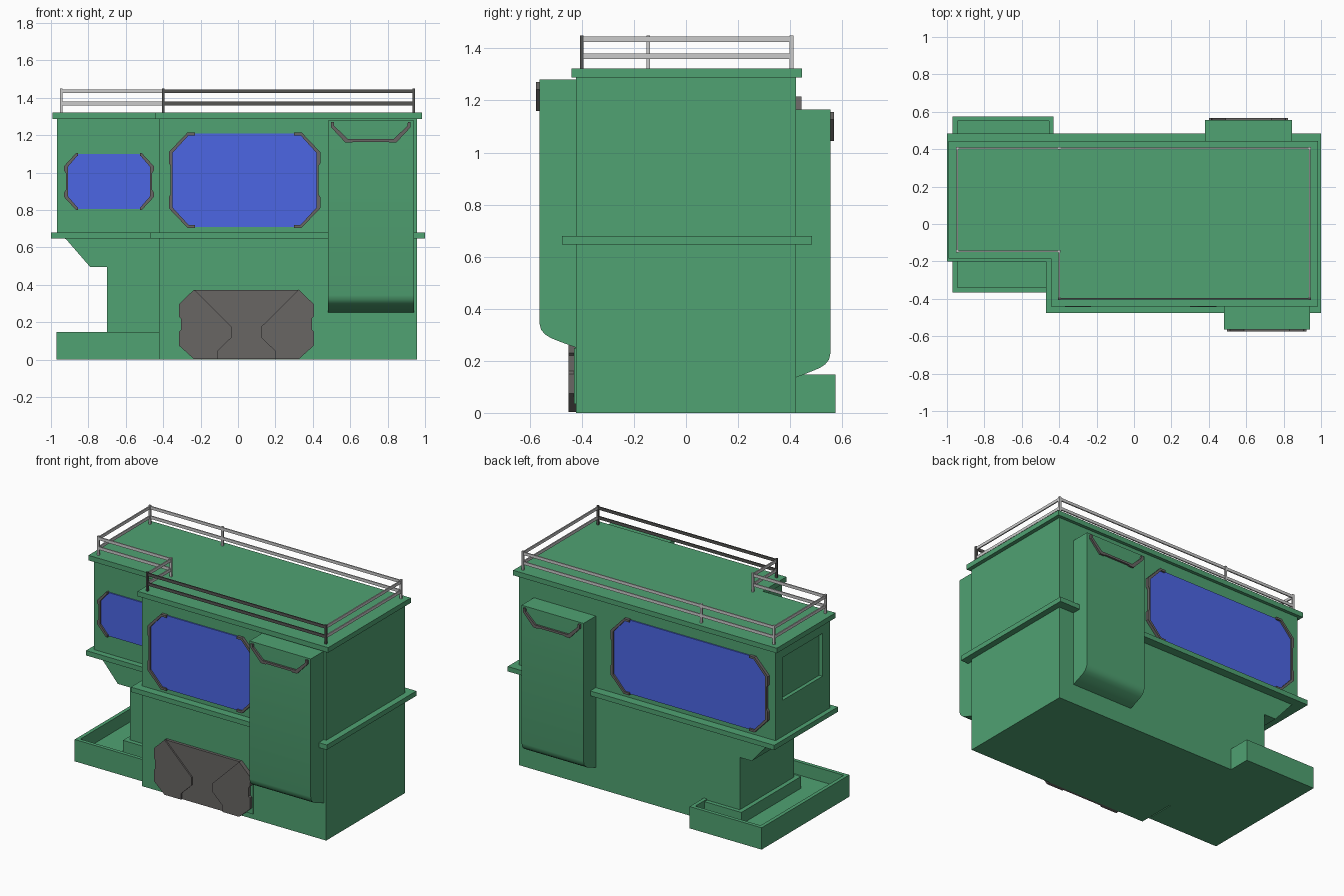
import bpy, bmesh
from mathutils import Vector

if "Cube" in bpy.data.objects:
    bpy.data.objects.remove(bpy.data.objects["Cube"])


def material(name, rgb):
    m = bpy.data.materials.new(name)
    m.diffuse_color = (*rgb, 1)
    m.use_nodes = True
    m.node_tree.nodes["Principled BSDF"].inputs["Base Color"].default_value = m.diffuse_color
    return m


GREEN = material("green_paint", (0.08, 0.36, 0.168))
BLUE = material("blue_glass", (0.072, 0.133, 0.775))
DARK = material("dark_metal", (0.14, 0.132, 0.127))
DARKER = material("darker_metal", (0.09, 0.09, 0.085))


def prism(name, pts, axis, lo, hi, mat=GREEN):
    """Extrude a 2D outline along axis: x takes (y,z), y takes (x,z), z takes (x,y)."""
    def place(p, t):
        return {"x": (t, p[0], p[1]), "y": (p[0], t, p[1]), "z": (p[0], p[1], t)}[axis]
    bm = bmesh.new()
    face = bm.faces.new([bm.verts.new(place(p, lo)) for p in pts])
    ext = bmesh.ops.extrude_face_region(bm, geom=[face])
    shift = Vector(place((0, 0), hi - lo))
    for v in ext["geom"]:
        if isinstance(v, bmesh.types.BMVert):
            v.co += shift
    bmesh.ops.recalc_face_normals(bm, faces=bm.faces)
    me = bpy.data.meshes.new(name)
    bm.to_mesh(me)
    bm.free()
    ob = bpy.data.objects.new(name, me)
    bpy.context.collection.objects.link(ob)
    if mat:
        me.materials.append(mat)
    return ob


def box(name, x, y, z, mat=GREEN):
    return prism(name, [(x[0], y[0]), (x[1], y[0]), (x[1], y[1]), (x[0], y[1])], "z", *z, mat)


def l_shape(x0, x1, y0, y1, nx, ny):
    return [(nx, y0), (x1, y0), (x1, y1), (x0, y1), (x0, ny), (nx, ny)]


# Main block and the left part with its overhang
box("main_body", (-0.423, 0.958), (-0.423, 0.423), (0, 1.29))
left = prism("left_body", [(-0.42, 0), (-0.70, 0), (-0.70, 0.495), (-0.79, 0.495), (-0.92, 0.645),
                           (-0.968, 0.66), (-0.968, 1.29), (-0.42, 1.29)], "y", -0.16, 0.423)
cutter = box("side_window_cutter", (-1.05, -0.943), (-0.08, 0.35), (0.925, 1.215), None)
cutter.hide_render = True
cutter.hide_set(True)
cut = left.modifiers.new("side_window", "BOOLEAN")
cut.object = cutter
cut.solver = "EXACT"

# Belt ledge and roof slab
prism("belt_ledge", l_shape(-1, 1, -0.477, 0.483, -0.47, -0.20), "z", 0.647, 0.68)
prism("roof_slab", l_shape(-0.993, 0.985, -0.44, 0.445, -0.445, -0.185), "z", 1.288, 1.322)

# Tray and column plinth
box("tray_floor", (-0.97, -0.43), (-0.365, 0.575), (0, 0.06))
box("tray_left_wall", (-0.97, -0.945), (-0.365, 0.575), (0, 0.148))
box("tray_right_wall", (-0.455, -0.43), (-0.34, 0.575), (0, 0.148))
box("tray_front_wall", (-0.97, -0.42), (-0.365, -0.34), (0, 0.148))
box("tray_back_wall", (-0.97, -0.43), (0.55, 0.575), (0, 0.148))
box("column_plinth", (-0.73, -0.44), (-0.19, 0.45), (0.03, 0.14))


# Windows: octagonal glass with a dark bracket at each side
def window(name, cx, half, z0, z1, cut, tip, wall, out):
    h = half - 0.012
    octagon = [(cx - h, z0 + cut), (cx - h + cut, z0), (cx + h - cut, z0), (cx + h, z0 + cut),
               (cx + h, z1 - cut), (cx + h - cut, z1), (cx - h + cut, z1), (cx - h, z1 - cut)]
    prism(name + "_glass", octagon, "y", wall - 0.01 * out, wall + 0.008 * out, BLUE)
    mid, b = (z0 + z1) / 2, (z1 - z0) * 0.15
    # outer then inner points of the upper half, mirrored below
    outer = [(half - 0.01, mid + b), (half, mid + b + 0.015), (half, z1 - cut),
             (half - cut, z1 + 0.005), (half - cut - tip, z1 + 0.005)]
    inner = [(half - cut - tip, z1 - 0.01), (half - cut - 0.006, z1 - 0.01),
             (half - 0.02, z1 - cut - 0.004)]
    flip = [(u, 2 * mid - z) for u, z in outer + inner]
    outline = outer + inner + flip[::-1]
    for side, s in (("left", -1), ("right", 1)):
        prism(f"{name}_{side}_bracket", [(cx + s * u, z) for u, z in outline], "y",
              wall, wall + 0.02 * out, DARK)


window("front_window", 0.035, 0.405, 0.71, 1.21, 0.10, 0.04, -0.423, -1)
window("small_window", -0.69, 0.24, 0.805, 1.10, 0.065, 0.01, -0.16, -1)
window("back_window", -0.333, 0.59, 0.71, 1.21, 0.10, 0.04, 0.423, 1)

# Front hatch: thin centre with two raised side panels
box("hatch_backing", (-0.2, 0.412), (-0.43, -0.40), (0.035, 0.25))
HX = 0.045
prism("hatch_centre", [(HX + u, z) for u, z in
      [(-0.28, 0.003), (0.28, 0.003), (0.34, 0.07), (0.34, 0.30), (0.28, 0.372), (-0.28, 0.372),
       (-0.34, 0.30), (-0.34, 0.07)]], "y", -0.442, -0.41, DARK)
panel = [(0.28, 0.375), (0.36, 0.297), (0.36, 0.23), (0.35, 0.22), (0.35, 0.16), (0.36, 0.15),
         (0.36, 0.075), (0.28, 0.003), (0.155, 0.003), (0.155, 0.045), (0.078, 0.12), (0.078, 0.175)]
for side, s in (("left", -1), ("right", 1)):
    prism(f"hatch_{side}_panel", [(HX + s * u, z) for u, z in panel], "y", -0.452, -0.41, DARK)


# Side cabinets with a rounded foot and a bent handle
def cabinet(name, x0, x1, out, dz, depth):
    curve = [(0, 0.25), (0.06, 0.272), (0.10, 0.288), (0.122, 0.302), (0.137, 0.32), (0.143, 0.345)]
    k = depth / 0.143
    pts = [(out * (0.42 + d * k), z + dz) for d, z in curve]
    pts += [(out * (0.42 + depth), 1.28 + dz), (out * 0.40, 1.28 + dz), (out * 0.40, 0.25 + dz)]
    ob = prism(name, pts, "x", x0, x1)
    bpy.context.view_layer.objects.active = ob
    ob.select_set(True)
    bpy.ops.object.shade_smooth_by_angle(angle=0.6)
    ob.select_set(False)
    c, top = (x0 + x1) / 2, 1.27 + dz
    half = [(0.122, -0.09), (0.196, -0.02), (0.198, 0), (0.212, 0), (0.212, -0.028),
            (0.135, -0.11), (0.10, -0.11), (0.095, -0.105)]
    outline = [(c + u, top + z) for u, z in half] + [(c - u, top + z) for u, z in half[::-1]]
    face = out * (0.42 + depth)
    prism(name + "_handle", outline, "y", face, face + 0.013 * out, DARK)


cabinet("front_cabinet", 0.48, 0.94, -1, 0, 0.143)
cabinet("back_cabinet", 0.38, 0.845, 1, -0.115, 0.135)

# Roof railing around the L-shaped roof, the front run being darker
ring = l_shape(-0.945, 0.94, -0.40, 0.405, -0.40, -0.145)
T = 0.004
for i, (a, b) in enumerate(zip(ring, ring[1:] + ring[:1])):
    mat = DARKER if i == 0 else None
    xs, ys = sorted((a[0], b[0])), sorted((a[1], b[1]))
    for z in (1.37, 1.435):
        box("railing_bar", (xs[0] - T, xs[1] + T), (ys[0] - T, ys[1] + T), (z - 0.01, z + 0.01), mat)
for i, (x, y) in enumerate(ring + [(-0.40, 0.405)]):
    box("railing_post", (x - 0.007, x + 0.007), (y - 0.007, y + 0.007), (1.31, 1.45),
        DARKER if i < 2 else None)
